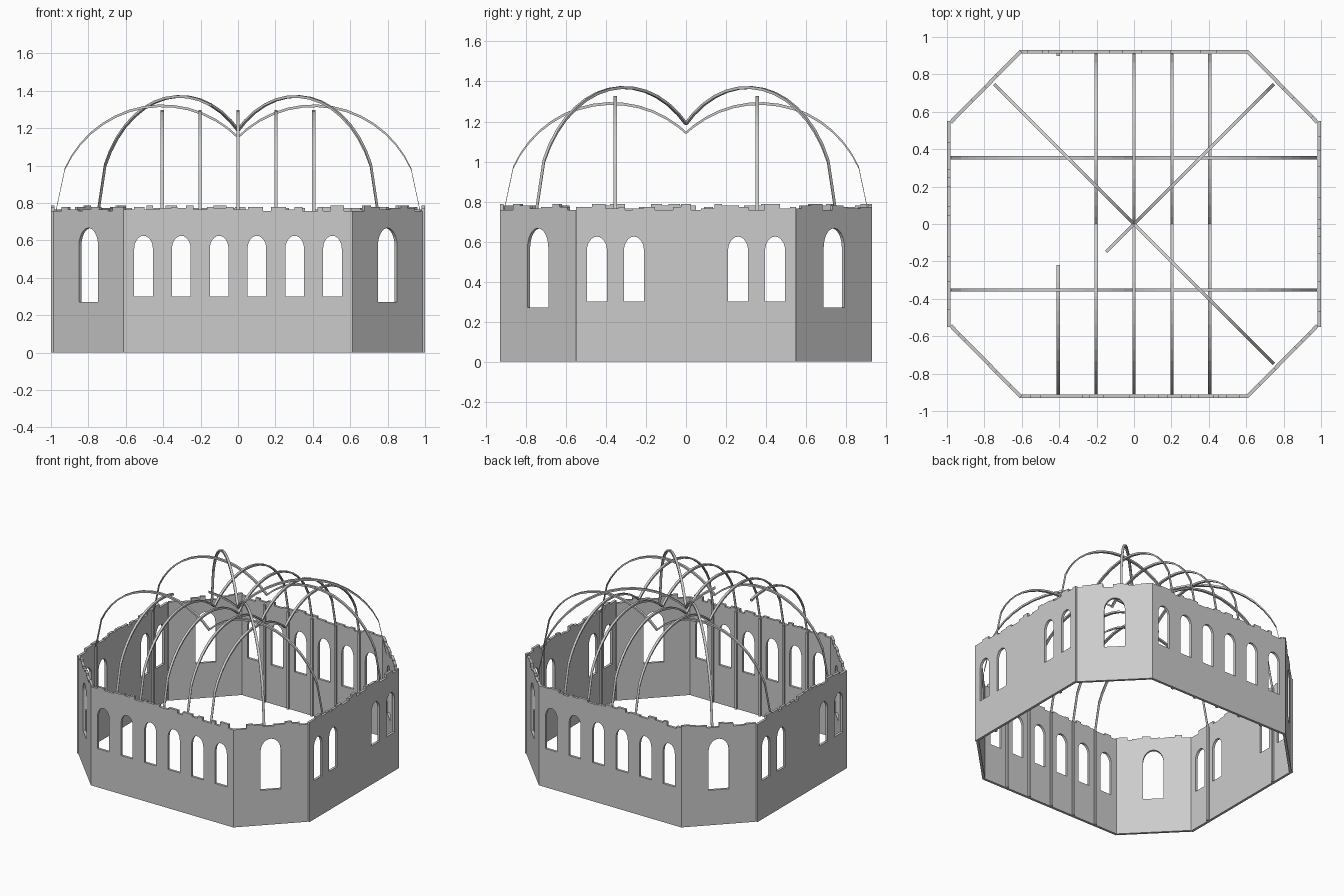
import bpy, bmesh, math, random
from mathutils import Vector, Matrix

if "Cube" in bpy.data.objects:
    bpy.data.objects.remove(bpy.data.objects["Cube"])

random.seed(4)
T = 0.019          # wall thickness
Z0 = 0.75          # height where ribs spring


def window_outline(u, hw, sill, spring, top):
    """Arched opening centred on u."""
    pts = [(u - hw, sill), (u + hw, sill)]
    for i in range(13):
        a = math.pi * i / 12
        pts.append((u + hw * math.cos(a), spring + (top - spring) * math.sin(a)))
    return pts


def ragged_outline(half):
    """Wall face with a broken, stepped top edge."""
    pts = [(-half, 0), (half, 0)]
    u, last = half, None
    while u > -half:
        nxt = u - random.uniform(0.03, 0.09)
        if nxt < -half + 0.03:
            nxt = -half
        h = random.choice([z for z in (0.757, 0.765, 0.773, 0.78, 0.787) if z != last])
        pts += [(u, h), (nxt, h)]
        u, last = nxt, h
    return pts


def wall(name, p0, p1, windows, dims):
    p0, p1 = Vector((*p0, 0)), Vector((*p1, 0))
    u = (p1 - p0).normalized()
    up = Vector((0, 0, 1))
    n = u.cross(up)
    cu = bpy.data.curves.new(name, 'CURVE')
    cu.dimensions, cu.fill_mode, cu.extrude = '2D', 'BOTH', T / 2
    loops = [ragged_outline((p1 - p0).length / 2)]
    loops += [window_outline(w, *dims) for w in windows]
    for loop in loops:
        sp = cu.splines.new('POLY')
        sp.points.add(len(loop) - 1)
        for p, (a, b) in zip(sp.points, loop):
            p.co = (a, b, 0, 1)
        sp.use_cyclic_u = True
    tmp = bpy.data.objects.new(name + "_outline", cu)
    bpy.context.collection.objects.link(tmp)
    dg = bpy.context.evaluated_depsgraph_get()
    me = bpy.data.meshes.new_from_object(tmp.evaluated_get(dg))
    bpy.data.objects.remove(tmp)
    m = Matrix((u, up, n)).transposed().to_4x4()
    m.translation = (p0 + p1) / 2 - n * T / 2
    me.transform(m)
    me.name = name
    for poly in me.polygons:
        poly.use_smooth = False
    bpy.context.collection.objects.link(bpy.data.objects.new(name, me))


def sweep(name, base, ang, path, w=0.018):
    """Rectangular bar along path; each step is (s, low z, high z)."""
    d = Vector((math.cos(ang), math.sin(ang), 0))
    side = Vector((-d.y, d.x, 0)) * w / 2
    o = Vector((*base, 0))
    bm = bmesh.new()
    rings = []
    for s, lo, hi in path:
        c = o + d * s
        rings.append([bm.verts.new(c + side * k + Vector((0, 0, z)))
                      for k, z in ((-1, lo), (1, lo), (1, hi), (-1, hi))])
    for a, b in zip(rings, rings[1:]):
        for i in range(4):
            j = (i + 1) % 4
            bm.faces.new((a[i], a[j], b[j], b[i]))
    bm.faces.new(rings[0])
    bm.faces.new(rings[-1])
    bmesh.ops.recalc_face_normals(bm, faces=bm.faces)
    me = bpy.data.meshes.new(name)
    bm.to_mesh(me)
    bm.free()
    bpy.context.collection.objects.link(bpy.data.objects.new(name, me))


def half_rib(name, base, deg, c, r, s0=0.0, s1=None):
    """Circular half rib in a vertical plane, from the wall (s1) to the middle (s0)."""
    a0 = 0 if s1 is None else math.acos((s1 - c) / r)
    a1 = math.acos((s0 - c) / r)
    angs = [a0] + [math.radians(k) for k in range(24, 180, 8) if a0 < math.radians(k) < a1] + [a1]
    path = [(c + r * math.cos(a), Z0 + r * math.sin(a) - 0.007, Z0 + r * math.sin(a) + 0.007)
            for a in angs]
    sweep(name, base, math.radians(deg), path)


def post(name, base, deg, s):
    """Flat pilaster carrying a rib on the inner wall face."""
    sweep(name, base, math.radians(deg), [(s - 0.012, 0, Z0 + 0.007), (s + 0.002, 0, Z0 + 0.007)])


# Octagonal ring of walls with arched windows
X, Y, A, B = 0.999, 0.93, 0.612, 0.55
front_win = [-0.505, -0.303, -0.101, 0.101, 0.303, 0.505]
side_win = [-0.445, -0.26, 0.26, 0.445]
small, large = (0.05, 0.30, 0.555, 0.625), (0.073, 0.272, 0.57, 0.667)
wall("front_wall", (-A, -Y), (A, -Y), front_win, small)
wall("back_wall", (A, Y), (-A, Y), front_win, small)
wall("right_wall", (X, -B), (X, B), side_win, small)
wall("left_wall", (-X, B), (-X, -B), side_win, small)
C = X - 0.012
wall("corner_wall_front_right", (A, -Y), (C, -B), [0], large)
wall("corner_wall_back_right", (C, B), (A, Y), [0], large)
wall("corner_wall_back_left", (-A, Y), (-C, B), [0], large)
wall("corner_wall_front_left", (-C, -B), (-A, -Y), [0], large)

# Ribs running front to back; the leftmost one is broken
for i, x in enumerate((-0.405, -0.203, 0, 0.203, 0.405)):
    for side, deg in (("front", -90), ("back", 90)):
        post(f"{side}_post_{i}", (x, 0), deg, 0.91)
        if i == 0 and side == "back":
            continue
        half_rib(f"{side}_rib_{i}", (x, 0), deg, 0.37, 0.54, 0.22 if i == 0 else 0)

# Ribs running left to right
for i, y in enumerate((-0.353, 0.355)):
    for side, deg in (("right", 0), ("left", 180)):
        post(f"{side}_post_{i}", (0, y), deg, 0.979)
        half_rib(f"{side}_rib_{i}", (0, y), deg, 0.405, 0.57)

# Diagonal ribs; the front left one is only a stub at the crown
for name, deg in (("back_right", 45), ("back_left", 135), ("front_right", -45)):
    half_rib(f"diagonal_rib_{name}", (0, 0), deg, 0.438, 0.62)
half_rib("diagonal_rib_stub", (0, 0), 225, 0.438, 0.62, 0, 0.21)
